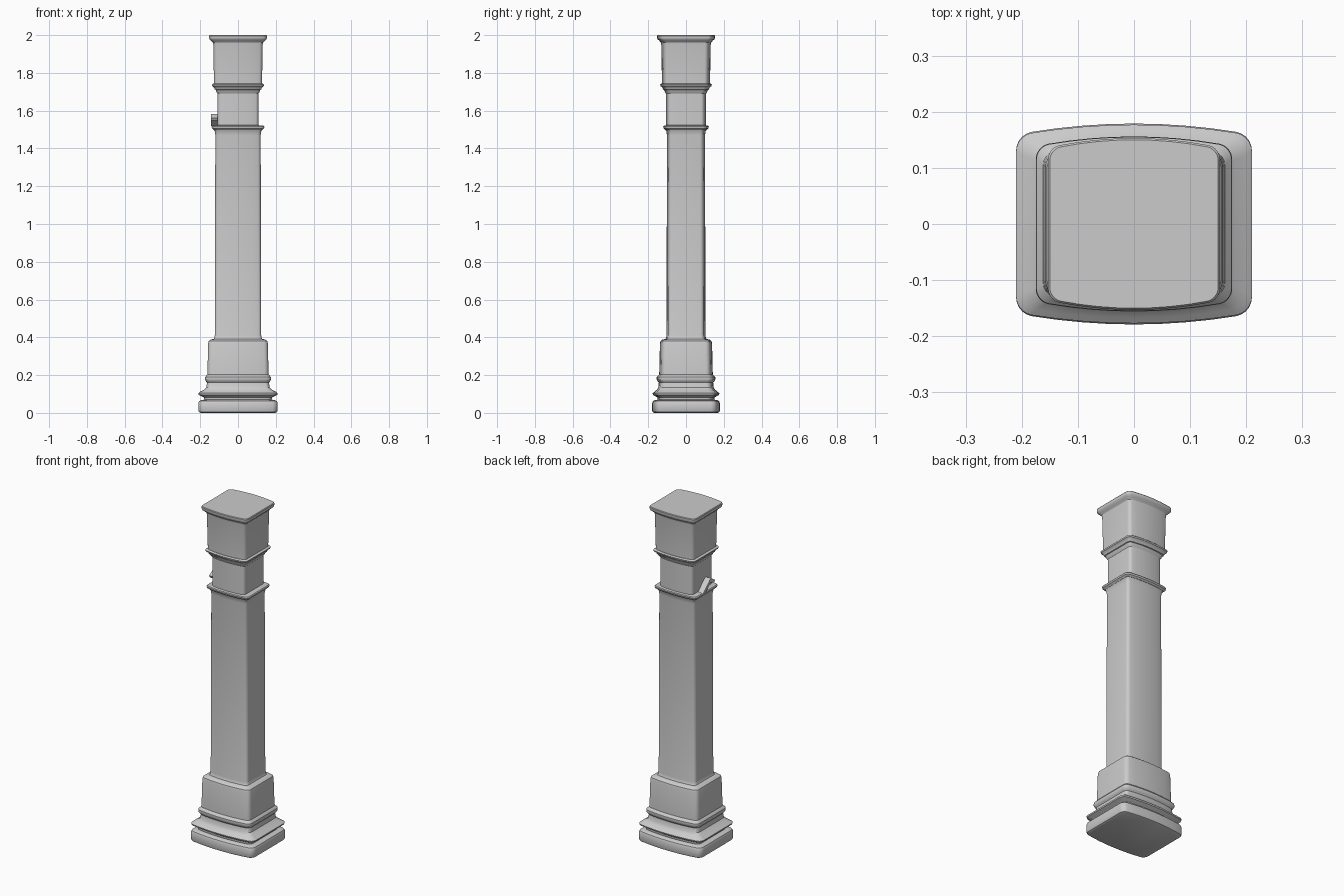
import bpy, bmesh, math

if "Cube" in bpy.data.objects:
    bpy.data.objects.remove(bpy.data.objects["Cube"])


def finish(name, bm, angle=35):
    bmesh.ops.recalc_face_normals(bm, faces=bm.faces)
    me = bpy.data.meshes.new(name)
    bm.to_mesh(me)
    bm.free()
    ob = bpy.data.objects.new(name, me)
    bpy.context.collection.objects.link(ob)
    bpy.ops.object.select_all(action='DESELECT')
    ob.select_set(True)
    bpy.context.view_layer.objects.active = ob
    bpy.ops.object.shade_smooth_by_angle(angle=math.radians(angle))
    return ob


def section(hx, hy):
    """Rounded rectangle with straight sides and bowed front and back."""
    bow, r = 0.11 * hy, 0.13 * hx
    flat = hy - bow
    quarter = [(hx - r + r * math.cos(a), flat - r + r * math.sin(a))
               for a in (math.radians(18 * i) for i in range(6))]
    quarter += [((hx - r) * t, flat) for t in (0.75, 0.5, 0.25)]
    quarter = [(x, y + bow * (1 - (x / hx) ** 2)) for x, y in quarter]
    half = quarter + [(0, hy)] + [(-x, y) for x, y in reversed(quarter)]
    return half + [(-x, -y) for x, y in half]


def loft(name, profile):
    """Stack sections; profile entries are (z, half width, half depth)."""
    bm = bmesh.new()
    rings = [[bm.verts.new((x, y, z)) for x, y in section(hx, hy)]
             for z, hx, hy in profile]
    n = len(rings[0])
    for a, b in zip(rings, rings[1:]):
        for i in range(n):
            j = (i + 1) % n
            bm.faces.new((a[i], a[j], b[j], b[i]))
    bm.faces.new(rings[0][::-1])
    bm.faces.new(rings[-1])
    return finish(name, bm)


# Bottom slab with softened edges
loft("base_slab", [(0, .198, .168), (.004, .206, .176), (.012, .21, .179),
                   (.052, .21, .179), (.062, .206, .175), (.068, .195, .164),
                   (.07, .18, .152)])

# Flared base moulding and bead
loft("base_moulding", [(.068, .178, .15), (.082, .18, .152), (.088, .192, .162),
                       (.096, .208, .175), (.104, .21, .177), (.112, .2, .167),
                       (.122, .18, .155), (.134, .168, .147), (.16, .164, .144),
                       (.168, .171, .151), (.178, .175, .156), (.19, .174, .155),
                       (.198, .167, .148), (.205, .161, .141)])

# Pedestal block
loft("pedestal_block", [(.2, .162, .142), (.368, .158, .138), (.38, .155, .135),
                        (.388, .145, .125), (.392, .128, .108)])

# Main shaft
loft("shaft", [(.385, .132, .112), (.395, .126, .106), (.41, .123, .103),
               (1.47, .12, .101), (1.49, .123, .104), (1.505, .13, .112)])

# Collar ring
loft("collar", [(1.498, .128, .11), (1.506, .138, .119), (1.515, .14, .121),
                (1.52, .136, .118), (1.523, .11, .106)])

# Neck above the collar
loft("neck", [(1.515, .108, .106), (1.7, .108, .106)])

# Stepped moulding under the capital
loft("capital_moulding", [(1.69, .108, .106), (1.7, .115, .112), (1.71, .118, .116),
                          (1.712, .123, .121), (1.722, .126, .125),
                          (1.73, .136, .135), (1.738, .138, .137), (1.744, .13, .13)])

# Capital block and top cap
loft("capital", [(1.74, .127, .127), (1.95, .131, .131), (1.965, .134, .134)])
loft("top_cap", [(1.96, .133, .133), (1.97, .142, .141), (1.978, .151, .15),
                 (1.985, .153, .153), (1.996, .153, .153), (2.0, .15, .15)])

# Small bent bracket resting on the left side of the collar
outline = [(.045, 1.518), (.02, 1.518), (-.03, 1.56), (-.06, 1.548),
           (-.068, 1.562), (-.036, 1.582), (-.022, 1.58)]
bm = bmesh.new()
face = bm.faces.new([bm.verts.new((-.143, y, z)) for y, z in outline])
ext = bmesh.ops.extrude_face_region(bm, geom=[face])
bmesh.ops.translate(bm, vec=(.036, 0, 0),
                    verts=[v for v in ext["geom"] if isinstance(v, bmesh.types.BMVert)])
finish("side_bracket", bm)
